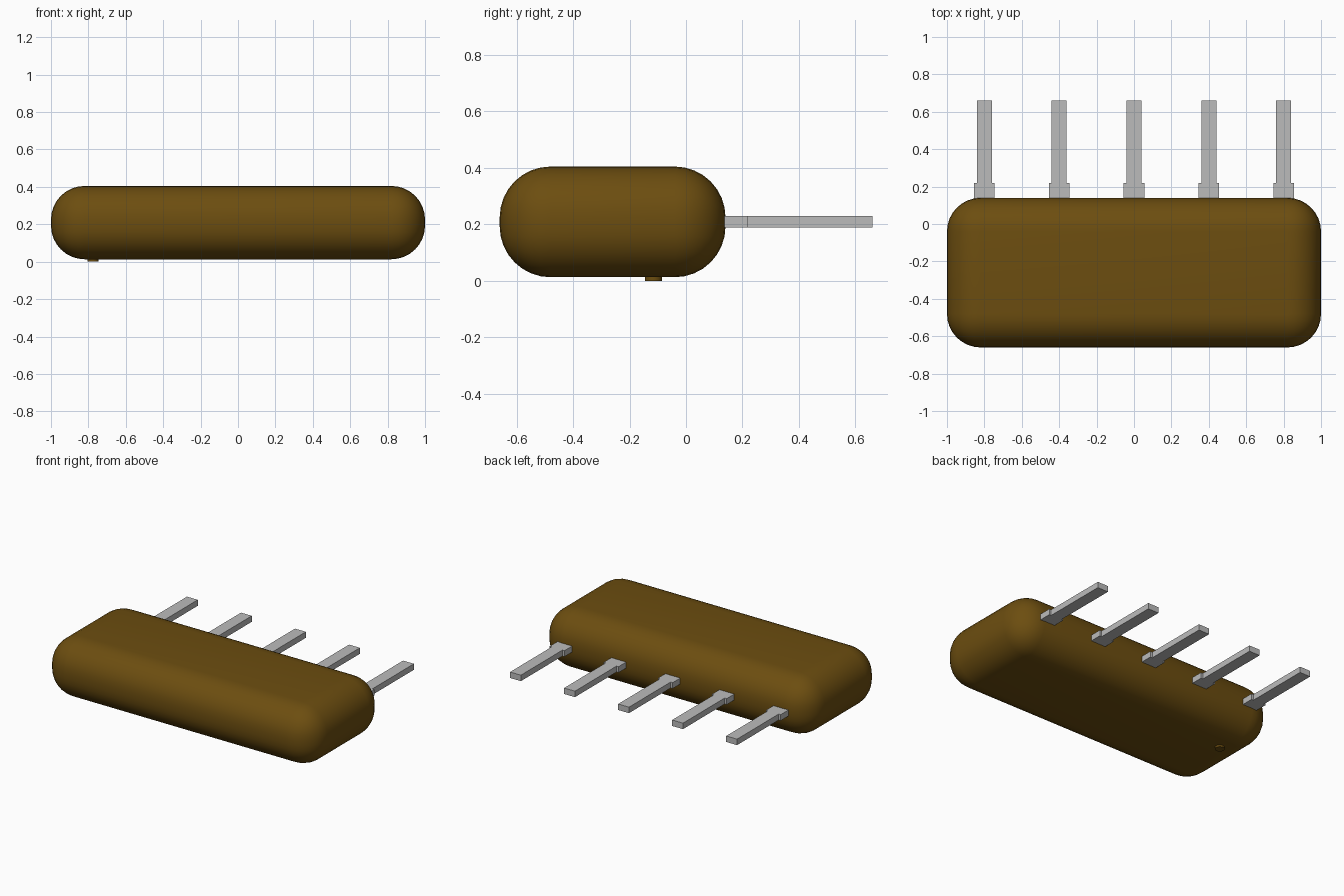
import bpy, bmesh, math

old = bpy.data.objects.get("Cube")
if old:
    bpy.data.objects.remove(old, do_unlink=True)


def material(name, colour):
    m = bpy.data.materials.new(name)
    m.use_nodes = True
    m.diffuse_color = colour
    m.node_tree.nodes["Principled BSDF"].inputs["Base Color"].default_value = colour
    return m


brown = material("brown resin", (0.15, 0.075, 0.005, 1))
grey = material("pin metal", (0.5, 0.5, 0.5, 1))


def finish(bm, name, mat):
    bmesh.ops.recalc_face_normals(bm, faces=bm.faces)
    mesh = bpy.data.meshes.new(name)
    bm.to_mesh(mesh)
    bm.free()
    mesh.materials.append(mat)
    obj = bpy.data.objects.new(name, mesh)
    bpy.context.collection.objects.link(obj)
    return obj


def smooth(obj):
    bpy.ops.object.select_all(action="DESELECT")
    obj.select_set(True)
    bpy.context.view_layer.objects.active = obj
    bpy.ops.object.shade_smooth_by_angle(angle=math.radians(35))


# Rounded resin body
bm = bmesh.new()
bmesh.ops.create_cube(bm, size=1)
bmesh.ops.scale(bm, vec=(2, 0.8, 0.392), verts=bm.verts)
bmesh.ops.translate(bm, vec=(0, -0.26, 0.209), verts=bm.verts)
bmesh.ops.bevel(bm, geom=bm.edges[:], offset=0.18, segments=8, profile=0.5,
                affect="EDGES", clamp_overlap=True)
smooth(finish(bm, "body", brown))

# Small round marker under the first pin
bm = bmesh.new()
bmesh.ops.create_cone(bm, cap_ends=True, segments=24, radius1=0.03, radius2=0.03, depth=0.03)
bmesh.ops.translate(bm, vec=(-0.775, -0.115, 0.015), verts=bm.verts)
smooth(finish(bm, "pin_one_marker", brown))

# Flat stepped pins along the back: half outline mirrored, then extruded
half = [(0.055, 0.05), (0.055, 0.22), (0.04, 0.22), (0.04, 0.66)]
outline = half + [(-x, y) for x, y in reversed(half)]
for i in range(5):
    bm = bmesh.new()
    cx = -0.8 + 0.4 * i
    face = bm.faces.new([bm.verts.new((cx + x, y, 0.189)) for x, y in outline])
    ext = bmesh.ops.extrude_face_region(bm, geom=[face])
    top = [v for v in ext["geom"] if isinstance(v, bmesh.types.BMVert)]
    bmesh.ops.translate(bm, vec=(0, 0, 0.04), verts=top)
    finish(bm, f"pin_{i + 1}", grey)
